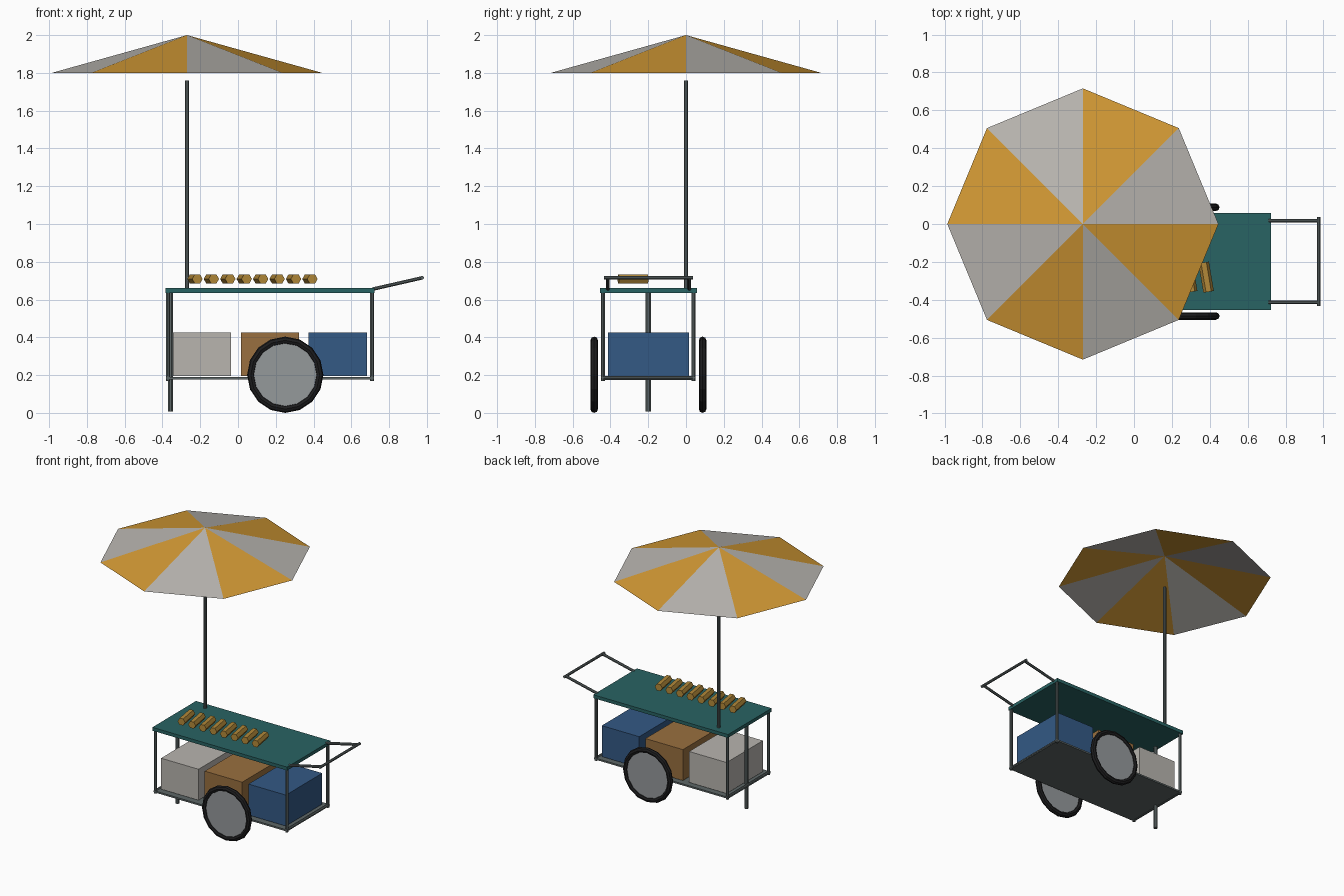
import bpy, bmesh, math
from mathutils import Vector, Matrix

if "Cube" in bpy.data.objects:
    bpy.data.objects.remove(bpy.data.objects["Cube"])


def material(name, r, g, b):
    m = bpy.data.materials.new(name)
    m.diffuse_color = (r, g, b, 1)
    m.use_nodes = True
    m.node_tree.nodes["Principled BSDF"].inputs["Base Color"].default_value = m.diffuse_color
    return m


CREAM = material("cream", 0.48, 0.46, 0.43)
ORANGE = material("orange", 0.65, 0.32, 0.035)
TEAL = material("teal", 0.022, 0.126, 0.126)
BLUE = material("blue", 0.033, 0.10, 0.235)
BROWN = material("brown", 0.32, 0.16, 0.05)
GOLD = material("gold", 0.45, 0.25, 0.04)
METAL = material("metal", 0.11, 0.135, 0.135)
RIM = material("rim_grey", 0.30, 0.32, 0.33)
RUBBER = material("rubber", 0.012, 0.012, 0.013)


def finish(name, bm, mat):
    me = bpy.data.meshes.new(name)
    bmesh.ops.recalc_face_normals(bm, faces=bm.faces)
    bm.to_mesh(me)
    bm.free()
    ob = bpy.data.objects.new(name, me)
    me.materials.append(mat)
    bpy.context.collection.objects.link(ob)
    return ob


def box(name, lo, hi, mat):
    lo, hi = Vector(lo), Vector(hi)
    bm = bmesh.new()
    bmesh.ops.create_cube(bm, size=1, matrix=Matrix.Translation((lo + hi) / 2)
                          @ Matrix.Diagonal((*(hi - lo), 1)))
    return finish(name, bm, mat)


def rod(name, a, b, r, mat, sides=8, spin=math.pi / 8):
    a, b = Vector(a), Vector(b)
    d = b - a
    m = (Matrix.Translation((a + b) / 2) @ d.to_track_quat('Z', 'Y').to_matrix().to_4x4()
         @ Matrix.Rotation(spin, 4, 'Z'))
    bm = bmesh.new()
    bmesh.ops.create_cone(bm, cap_ends=True, segments=sides, radius1=r, radius2=r,
                          depth=d.length, matrix=m)
    return finish(name, bm, mat)


# Table top and lower deck
box("table_top", (-0.385, -0.455, 0.635), (0.722, 0.057, 0.66), TEAL)
box("lower_deck", (-0.38, -0.45, 0.178), (0.718, 0.05, 0.19), METAL)

# Corner posts, lower rails and propping leg
for x in (-0.37, 0.71):
    rod("lower_cross_rail", (x, -0.45, 0.185), (x, 0.05, 0.185), 0.011, METAL)
    for y in (-0.44, 0.04):
        rod("corner_post", (x, y, 0.17), (x, y, 0.64), 0.011, METAL)
rod("propping_leg", (-0.357, -0.2, 0.008), (-0.357, -0.2, 0.64), 0.015, METAL)

# Push handle
for y in (-0.413, 0.018):
    rod("handle_arm", (0.712, y, 0.655), (0.975, y, 0.715), 0.01, METAL)
rod("handle_bar", (0.975, -0.433, 0.716), (0.975, 0.036, 0.716), 0.01, METAL)

# Storage crates
for name, x, mat in (("cream", -0.19, CREAM), ("brown", 0.169, BROWN), ("blue", 0.528, BLUE)):
    box(name + "_crate", (x - 0.154, -0.412, 0.195), (x + 0.154, 0.015, 0.425), mat)


# Wheels: faceted tyre around a flat disc
def tyre(name, c, major, minor, segs=16, ring=8):
    bm = bmesh.new()
    rows = []
    for i in range(segs):
        a = math.tau * i / segs
        row = []
        for j in range(ring):
            b = math.tau * j / ring
            r = major + minor * math.cos(b)
            row.append(bm.verts.new((c[0] + r * math.cos(a), c[1] + minor * math.sin(b),
                                     c[2] + r * math.sin(a))))
        rows.append(row)
    for i in range(segs):
        for j in range(ring):
            p, q, k = rows[i], rows[(i + 1) % segs], (j + 1) % ring
            bm.faces.new((p[j], q[j], q[k], p[k]))
    return finish(name, bm, RUBBER)


for y in (-0.486, 0.088):
    tyre("tyre", (0.25, y, 0.202), 0.182, 0.02)
    rod("wheel_disc", (0.25, y - 0.01, 0.202), (0.25, y + 0.01, 0.202), 0.168, RIM, 16, 0)

# Row of six-sided rolls on the table
for i in range(8):
    x = -0.228 + 0.087 * i
    rod("bread_roll", (x + 0.013, -0.358, 0.709), (x - 0.013, -0.203, 0.709),
        0.028, GOLD, 6, math.pi / 6)

# Umbrella pole and eight-panel canopy
rod("umbrella_pole", (-0.27, 0, 0.65), (-0.27, 0, 1.76), 0.011, METAL)
bm = bmesh.new()
apex = bm.verts.new((-0.27, 0, 2.0))
rim = [bm.verts.new((-0.27 + 0.716 * math.cos(math.tau * i / 8),
                     0.716 * math.sin(math.tau * i / 8), 1.8)) for i in range(8)]
for i in range(8):
    bm.faces.new((apex, rim[i], rim[(i + 1) % 8])).material_index = i % 2
canopy = finish("umbrella_canopy", bm, CREAM)
canopy.data.materials.append(ORANGE)
